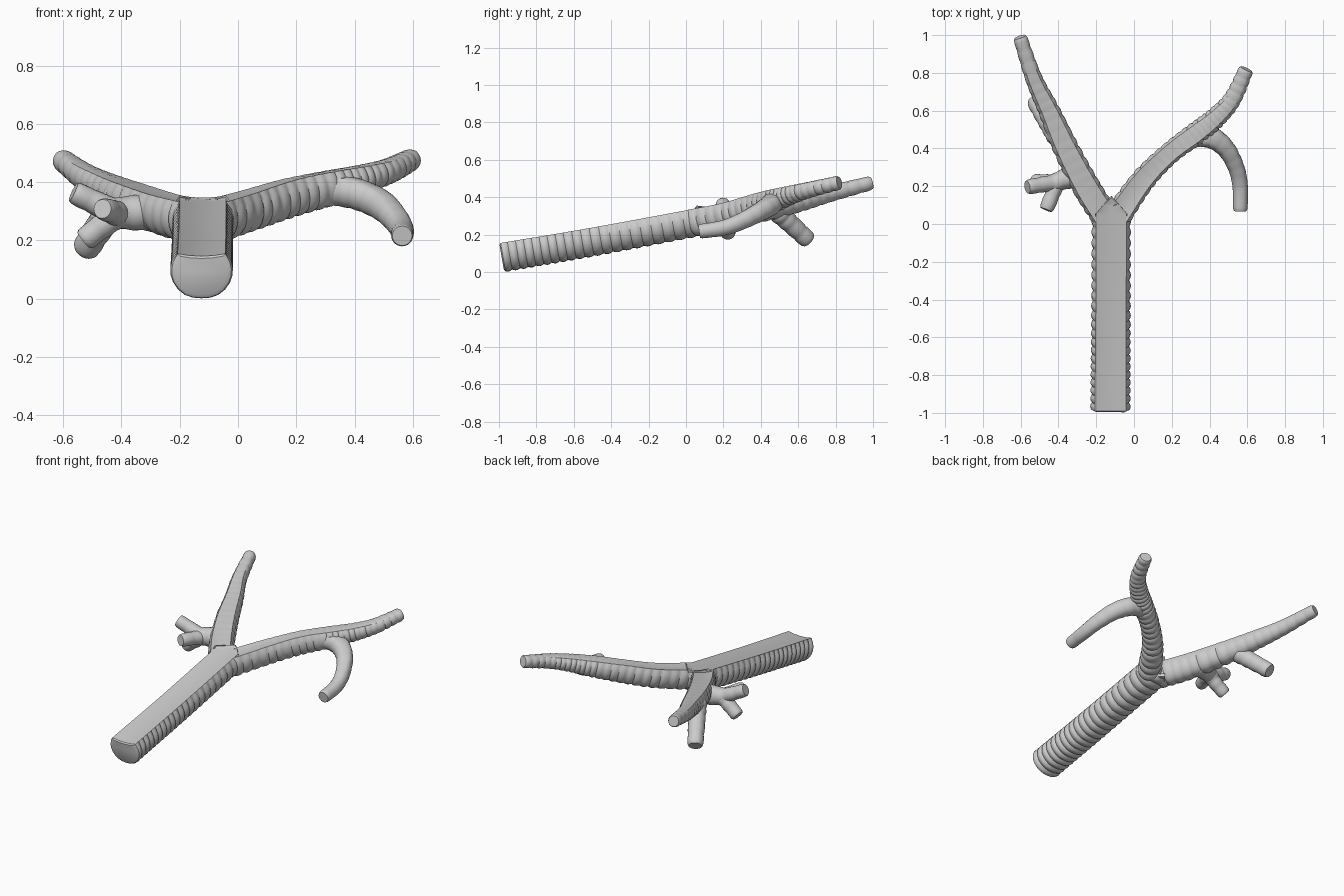
import bpy, bmesh, math, random
from mathutils import Vector

if "Cube" in bpy.data.objects:
    bpy.data.objects.remove(bpy.data.objects["Cube"])

random.seed(4)
UP = Vector((0, 0, 1))
# D-shaped half profile: bottom centre, round side, flat slightly hollow back
HALF = [(0, -1), (.28, -.97), (.53, -.85), (.74, -.62), (.9, -.3), (.97, 0),
        (.98, .3), (.93, .62), (.76, .96), (.4, .88), (0, .85)]
PROFILE = HALF + [(-x, y) for x, y in HALF[-2:0:-1]]


def spline(pts, f):
    """Catmull-Rom through rows of (x, y, z, half width, half height)."""
    n = len(pts) - 1
    i = min(int(f * n), n - 1)
    t = f * n - i
    b, c = pts[i], pts[i + 1]
    a = pts[i - 1] if i else [2 * p - q for p, q in zip(b, c)]
    d = pts[i + 2] if i + 2 <= n else [2 * q - p for p, q in zip(b, c)]
    return [.5 * (2 * q + (r - p) * t + (2 * p - 5 * q + 4 * r - s) * t * t
                  + (3 * q - p - 3 * r + s) * t ** 3)
            for p, q, r, s in zip(a, b, c, d)]


def airway(name, pts, pitch=.05, amp=.1, round_from=0., round_to=1., jitter=0.,
           clip=None):
    """Sweep the profile along a path with cartilage rings on the round side."""
    raw = [spline(pts, k / 60) for k in range(61)]
    length = sum((Vector(raw[k + 1][:3]) - Vector(raw[k][:3])).length for k in range(60))
    rings = max(2, round(length / pitch))
    steps = rings * 6
    strength = [1 - jitter * random.random() for _ in range(rings + 1)]
    bm = bmesh.new()
    loops = []
    for k in range(steps + 1):
        f = k / steps
        x, y, z, w, h = spline(pts, f)
        p0 = Vector(spline(pts, max(0, f - .01))[:3])
        p1 = Vector(spline(pts, min(1, f + .01))[:3])
        tan = (p1 - p0).normalized()
        side = tan.cross(UP).normalized()
        up = side.cross(tan)
        bump = amp * strength[k // 6] * (abs(math.sin(math.pi * (k % 6) / 6)) - .85)
        end = .9 if k in (0, steps) else 1
        rnd = round_from + (round_to - round_from) * f
        loop = []
        for px, py in PROFILE:
            back = abs(px) < .8 and py > .8
            v = Vector((px, py))
            v = v.lerp(v.normalized(), rnd)
            s = end * (1 + bump * (rnd * .5 if back else 1))
            co = Vector((x, y, z)) + side * (v.x * w * s) + up * (v.y * h * s)
            if clip:
                co.y = min(co.y, clip(co.x))
            loop.append(bm.verts.new(co))
        loops.append(loop)
    n = len(PROFILE)
    for a, b in zip(loops, loops[1:]):
        for j in range(n):
            bm.faces.new((a[j], a[(j + 1) % n], b[(j + 1) % n], b[j]))
    bm.faces.new(loops[0][::-1])
    bm.faces.new(loops[-1])
    bmesh.ops.recalc_face_normals(bm, faces=bm.faces)
    me = bpy.data.meshes.new(name)
    bm.to_mesh(me)
    bm.free()
    ob = bpy.data.objects.new(name, me)
    bpy.context.collection.objects.link(ob)
    bpy.ops.object.select_all(action='DESELECT')
    ob.select_set(True)
    bpy.context.view_layer.objects.active = ob
    bpy.ops.object.shade_smooth_by_angle(angle=math.radians(35))
    return ob


# Windpipe, trimmed to a point where it forks
airway("windpipe", [(-.125, -.985, .078, .108, .08), (-.122, -.48, .165, .106, .078),
                    (-.12, .16, .285, .105, .076)], pitch=.05, round_to=0,
       clip=lambda x: .15 - 1.15 * abs(x + .12))

# Main bronchi
airway("left_main_bronchus",
       [(-.155, .04, .262, .075, .073), (-.255, .2, .29, .076, .072),
        (-.36, .4, .332, .07, .066), (-.45, .6, .375, .058, .056),
        (-.53, .77, .42, .046, .046), (-.604, .99, .476, .037, .038)],
       pitch=.06, amp=.11, jitter=.6, round_to=.9)
airway("right_main_bronchus",
       [(-.085, .045, .262, .075, .073), (.05, .235, .305, .066, .07),
        (.19, .375, .35, .059, .068), (.33, .48, .385, .062, .062),
        (.43, .56, .412, .057, .052), (.52, .66, .44, .048, .044),
        (.595, .82, .478, .04, .038)],
       pitch=.042, amp=.12, jitter=.5, round_to=.9)

# Lower curved branch on the right side
airway("right_lower_branch",
       [(.29, .455, .375, .05, .05), (.4, .46, .362, .058, .055),
        (.485, .4, .325, .05, .052), (.54, .3, .273, .044, .046),
        (.562, .2, .236, .041, .042), (.563, .07, .216, .038, .038)],
       pitch=.06, amp=.05, jitter=.8, round_from=.7)

# Short branches on the left side: (name, path)
STUBS = [
    ("left_branch_trunk", [(-.27, .26, .295, .07, .065), (-.36, .24, .295, .056, .06),
                           (-.46, .2, .292, .045, .048)]),
    ("left_upper_stub", [(-.4, .22, .29, .045, .045), (-.48, .21, .325, .042, .042),
                         (-.565, .195, .366, .039, .039)]),
    ("left_front_stub", [(-.41, .22, .29, .045, .045), (-.435, .15, .3, .041, .041),
                         (-.465, .075, .308, .038, .038)]),
    ("left_down_stub", [(-.4, .22, .3, .05, .05), (-.465, .22, .25, .043, .043),
                        (-.53, .225, .2, .04, .04)]),
    ("left_lower_branch", [(-.4, .46, .35, .062, .06), (-.455, .54, .275, .052, .052),
                           (-.525, .655, .168, .047, .047)]),
]
for stub, path in STUBS:
    airway(stub, path, pitch=.065, amp=.09, jitter=.6, round_from=1)
